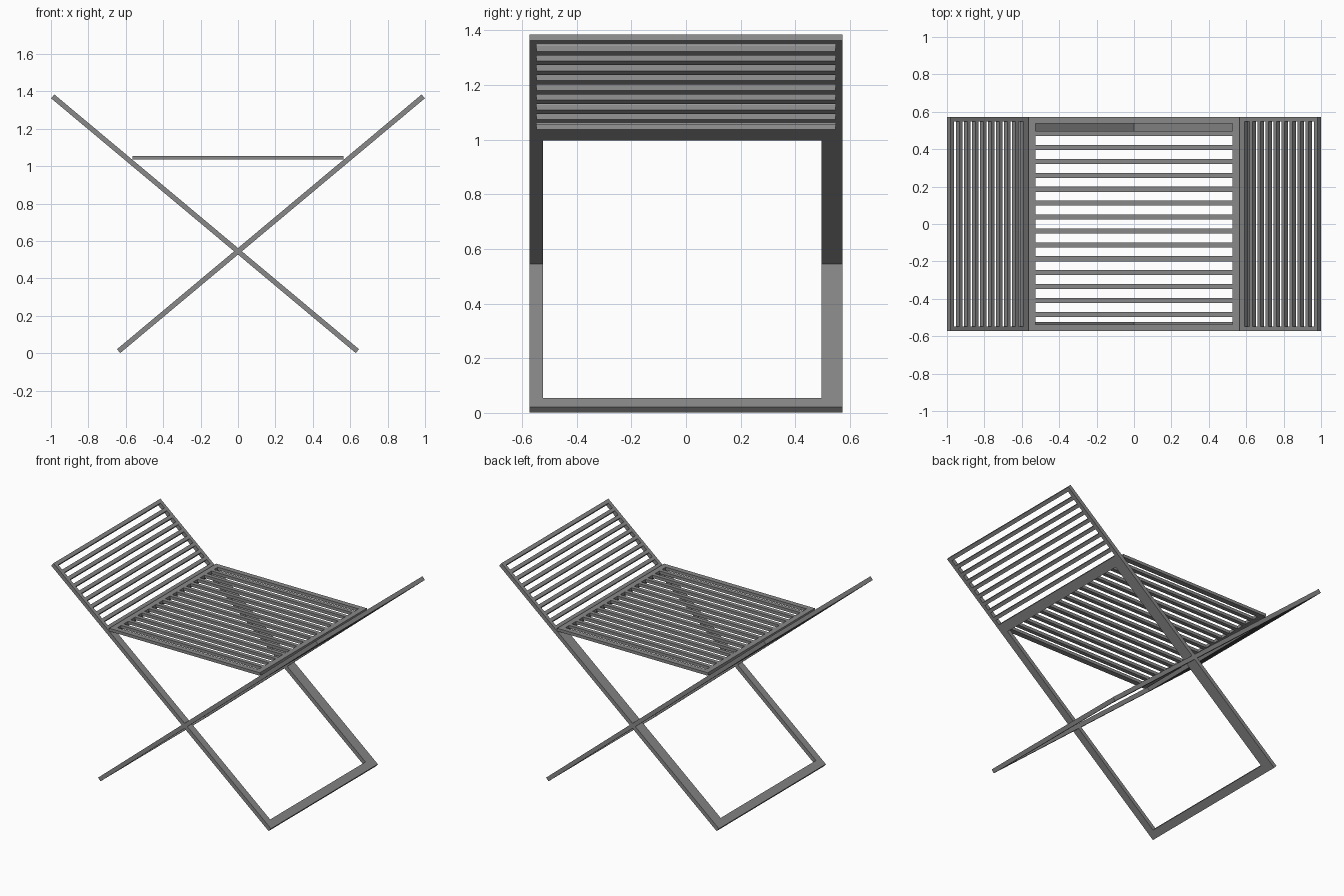
import bpy, bmesh, math
from mathutils import Matrix

if "Cube" in bpy.data.objects:
    bpy.data.objects.remove(bpy.data.objects["Cube"])

ANGLE = math.radians(39.9)
PIVOT_Z = 0.545
T = 0.027          # frame thickness
W = 0.572          # half width in y

# Dark grey paint
paint = bpy.data.materials.new("dark_grey")
paint.diffuse_color = (0.25, 0.25, 0.25, 1)
paint.use_nodes = True
paint.node_tree.nodes["Principled BSDF"].inputs["Base Color"].default_value = paint.diffuse_color


def boxes(name, items, matrix=Matrix.Identity(4)):
    """One object from (x0, x1, y0, y1, z0, z1) boxes."""
    bm = bmesh.new()
    for x0, x1, y0, y1, z0, z1 in items:
        m = (Matrix.Translation(((x0 + x1) / 2, (y0 + y1) / 2, (z0 + z1) / 2))
             @ Matrix.Diagonal((x1 - x0, y1 - y0, z1 - z0, 1)))
        bmesh.ops.create_cube(bm, size=1, matrix=matrix @ m)
    bmesh.ops.recalc_face_normals(bm, faces=bm.faces)
    me = bpy.data.meshes.new(name)
    bm.to_mesh(me)
    bm.free()
    me.materials.append(paint)
    ob = bpy.data.objects.new(name, me)
    bpy.context.collection.objects.link(ob)
    return ob


def flat(s0, s1, y0, y1):
    return (s0, s1, y0, y1, -T / 2, T / 2)


# Crossed frames: the second is the first mirrored in x
BOTTOM, TOP = -0.832, 1.291
BAR0, BAR1 = 0.721, 0.783
tilt = Matrix.Translation((0, 0, PIVOT_Z)) @ Matrix.Rotation(-ANGLE, 4, 'Y')
mirror = Matrix.Diagonal((-1, 1, 1, 1))
for side, m in (("right", tilt), ("left", mirror @ tilt)):
    boxes(side + "_leg_frame", [
        flat(BOTTOM, BAR0, -W, -0.523),           # lower rails
        flat(BOTTOM, BAR0, 0.496, W),
        flat(BOTTOM, BOTTOM + 0.052, -0.523, 0.496),  # floor bar
        flat(BAR0, BAR1, -W, W),                  # crossbar under the back
        flat(BAR1, TOP, -W, -0.547),              # thin upper rails
        flat(BAR1, TOP, 0.547, W),
        flat(TOP - 0.024, TOP, -0.547, 0.547),    # top bar
    ], m)
    boxes(side + "_back_slats", [
        flat(BAR1 + 0.0557 * i - 0.0227, BAR1 + 0.0557 * i, -0.547, 0.547)
        for i in range(1, 9)], m)

# Seat panel resting between the two frames
X, XI, YI, Z0, Z1 = 0.564, 0.527, 0.536, 1.035, 1.055
boxes("seat_frame", [
    (-X, -XI, -W, W, Z0, Z1),
    (XI, X, -W, W, Z0, Z1),
    (-XI, XI, -W, -YI, Z0, Z1),
    (-XI, XI, YI, W, Z0, Z1),
])
PITCH = 0.0743
boxes("seat_slats", [
    (-XI, XI, (i - 6.5) * PITCH - 0.0135, (i - 6.5) * PITCH + 0.0135, Z0, Z1)
    for i in range(14)])
